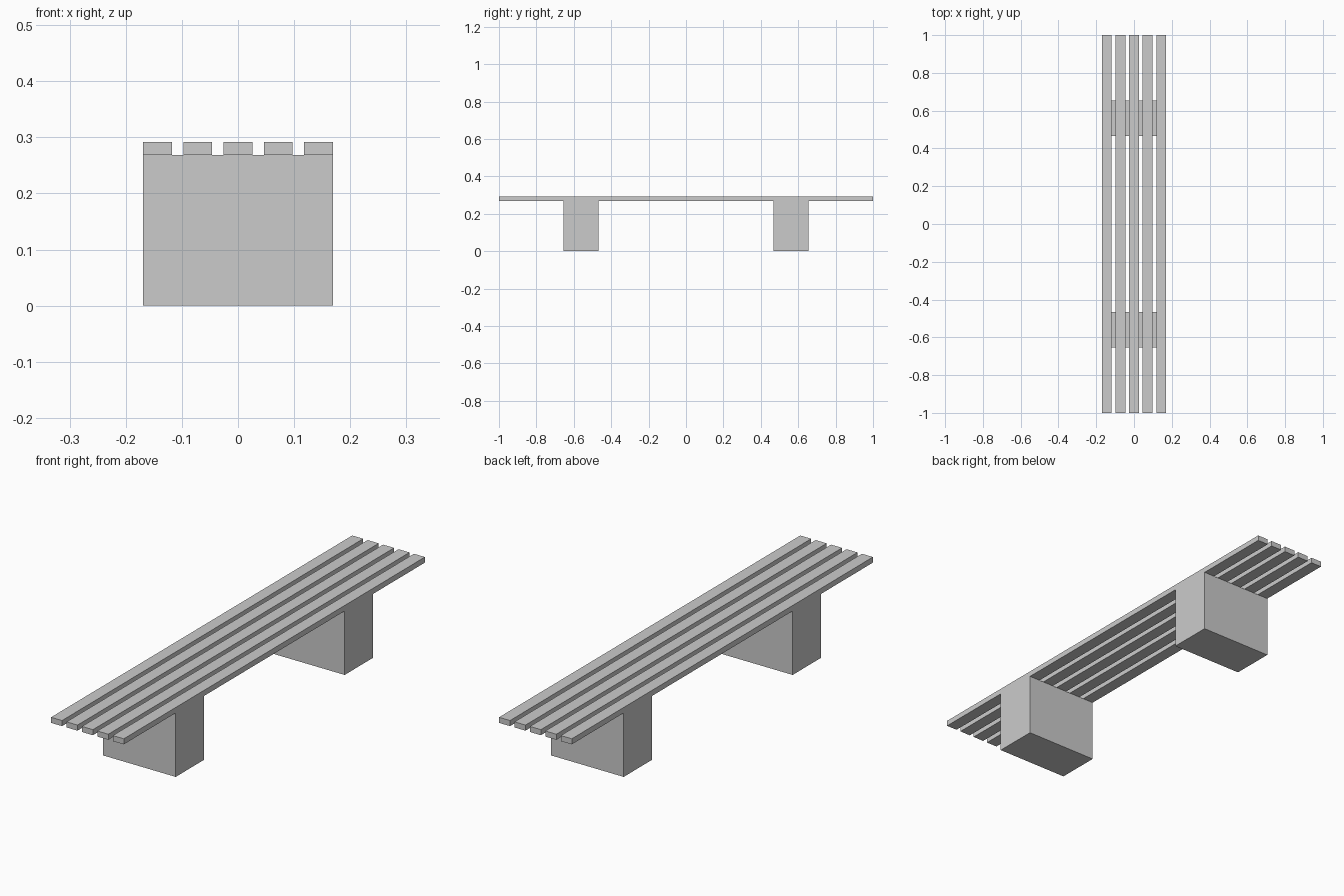
import bpy

if "Cube" in bpy.data.objects:
    bpy.data.objects.remove(bpy.data.objects["Cube"])


def box(name, x, y, z):
    """Add a box spanning the given (min, max) ranges."""
    spans = (x, y, z)
    bpy.ops.mesh.primitive_cube_add(size=1, location=[(a + b) / 2 for a, b in spans])
    obj = bpy.context.object
    obj.name = name
    obj.scale = [b - a for a, b in spans]
    bpy.ops.object.transform_apply(location=False, rotation=False, scale=True)
    return obj


HALF_WIDTH = 0.169
SLAT_WIDTH = 0.051
SLAT_COUNT = 5
SEAT_BOTTOM, SEAT_TOP = 0.2685, 0.292

# Seat slats, evenly spaced across the width
pitch = (2 * HALF_WIDTH - SLAT_WIDTH) / (SLAT_COUNT - 1)
for i in range(SLAT_COUNT):
    left = -HALF_WIDTH + i * pitch
    box(f"seat_slat_{i + 1}", (left, left + SLAT_WIDTH), (-1, 1), (SEAT_BOTTOM, SEAT_TOP))

# Solid block supports, mirrored front to back
for name, y in (("front_support", (-0.655, -0.467)), ("back_support", (0.467, 0.655))):
    box(name, (-HALF_WIDTH, HALF_WIDTH), y, (0, SEAT_BOTTOM))
